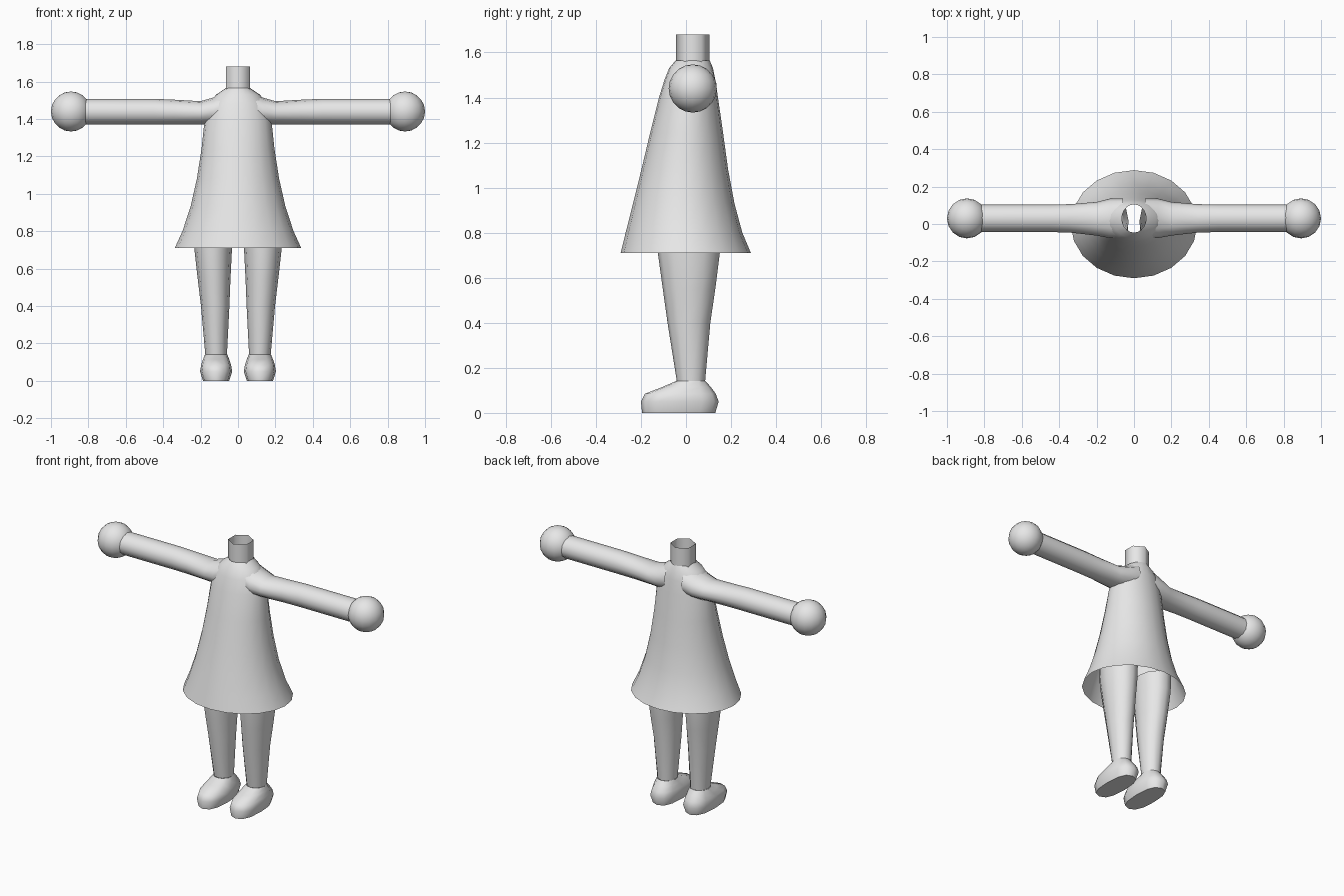
import bpy, bmesh, math

if "Cube" in bpy.data.objects:
    bpy.data.objects.remove(bpy.data.objects["Cube"])

grey = bpy.data.materials.new("light grey")
grey.diffuse_color = (0.8, 0.8, 0.8, 1)
grey.use_nodes = True
grey.node_tree.nodes["Principled BSDF"].inputs["Base Color"].default_value = grey.diffuse_color


def finish(obj, angle=50):
    obj.data.materials.append(grey)
    bpy.ops.object.select_all(action='DESELECT')
    obj.select_set(True)
    bpy.context.view_layer.objects.active = obj
    bpy.ops.object.shade_smooth_by_angle(angle=math.radians(angle))


def loft(name, rings, sides, axis='Z', mirror=1, cap=False, phase=0.0, angle=50):
    """Skin oval rings: (position, centre u, centre v, radius u, radius v, squareness)."""
    bm = bmesh.new()
    loops = []
    for pos, cu, cv, ru, rv, power in rings:
        loop = []
        for i in range(sides):
            a = phase + 2 * math.pi * i / sides
            c, s = math.cos(a), math.sin(a)
            u = cu + ru * math.copysign(abs(c) ** power, c)
            v = cv + rv * math.copysign(abs(s) ** power, s)
            x, y, z = (u, v, pos) if axis == 'Z' else (pos, u, v)
            loop.append(bm.verts.new((x * mirror, y, z)))
        loops.append(loop)
    for a, b in zip(loops, loops[1:]):
        for i in range(sides):
            j = (i + 1) % sides
            bm.faces.new((a[i], a[j], b[j], b[i]))
    if cap:
        bm.faces.new(loops[0][::-1])
    if mirror < 0:
        bmesh.ops.reverse_faces(bm, faces=bm.faces[:])
    mesh = bpy.data.meshes.new(name)
    bm.to_mesh(mesh)
    bm.free()
    obj = bpy.data.objects.new(name, mesh)
    bpy.context.collection.objects.link(obj)
    finish(obj, angle)


def upright(z, cx, rx, front, back, power=1.0):
    return (z, cx, (front + back) / 2, rx, (back - front) / 2, power)


def sideways(x, front, back, low, high):
    return (x, (front + back) / 2, (low + high) / 2,
            (back - front) / 2, (high - low) / 2, 1.0)


# Dress: flared shell, open at the hem and the neck
loft("dress", [
    upright(0.71, 0, 0.338, -0.29, 0.288),
    upright(0.80, 0, 0.297, -0.268, 0.25),
    upright(0.93, 0, 0.254, -0.235, 0.215),
    upright(1.08, 0, 0.22, -0.198, 0.187),
    upright(1.24, 0, 0.195, -0.16, 0.165),
    upright(1.40, 0, 0.178, -0.12, 0.142),
    upright(1.48, 0, 0.155, -0.095, 0.13),
    upright(1.53, 0, 0.118, -0.075, 0.12),
    upright(1.565, 0, 0.065, -0.046, 0.105),
], 20)

# Neck: open six-sided tube
loft("neck", [(1.55, 0, 0.03, 0.075, 0.075, 1),
              (1.68, 0, 0.03, 0.075, 0.075, 1)], 6, phase=math.pi / 2, angle=65)

for side, label in ((1, "left"), (-1, "right")):
    # Sleeved arm, widening into the shoulder
    loft(label + "_arm", [
        sideways(0.06, -0.075, 0.135, 1.37, 1.555),
        sideways(0.13, -0.075, 0.135, 1.37, 1.515),
        sideways(0.20, -0.062, 0.118, 1.37, 1.495),
        sideways(0.34, -0.046, 0.106, 1.37, 1.503),
        sideways(0.45, -0.043, 0.104, 1.37, 1.508),
        sideways(0.83, -0.043, 0.104, 1.37, 1.508),
    ], 12, axis='X', mirror=side)

    # Ball hand
    bpy.ops.mesh.primitive_uv_sphere_add(
        segments=16, ring_count=10, radius=0.107,
        location=(side * 0.893, 0.03, 1.44))
    hand = bpy.context.object
    hand.name = label + "_hand"
    finish(hand)

    # Shoe, flat sole with a long rounded toe
    loft(label + "_foot", [
        upright(0.0, 0.117, 0.07, -0.195, 0.13, 0.8),
        upright(0.05, 0.117, 0.086, -0.20, 0.145, 0.8),
        upright(0.085, 0.117, 0.08, -0.182, 0.132, 0.8),
        upright(0.115, 0.117, 0.07, -0.105, 0.11, 0.9),
        upright(0.142, 0.117, 0.059, -0.042, 0.086),
    ], 12, mirror=side, cap=True)

    # Leg, tapering to the ankle and running up under the dress
    loft(label + "_leg", [
        upright(0.142, 0.117, 0.058, -0.041, 0.085),
        upright(0.40, 0.122, 0.076, -0.082, 0.108),
        upright(0.55, 0.128, 0.088, -0.103, 0.13),
        upright(0.71, 0.133, 0.101, -0.125, 0.15),
        upright(0.82, 0.133, 0.105, -0.13, 0.152),
    ], 12, mirror=side)
